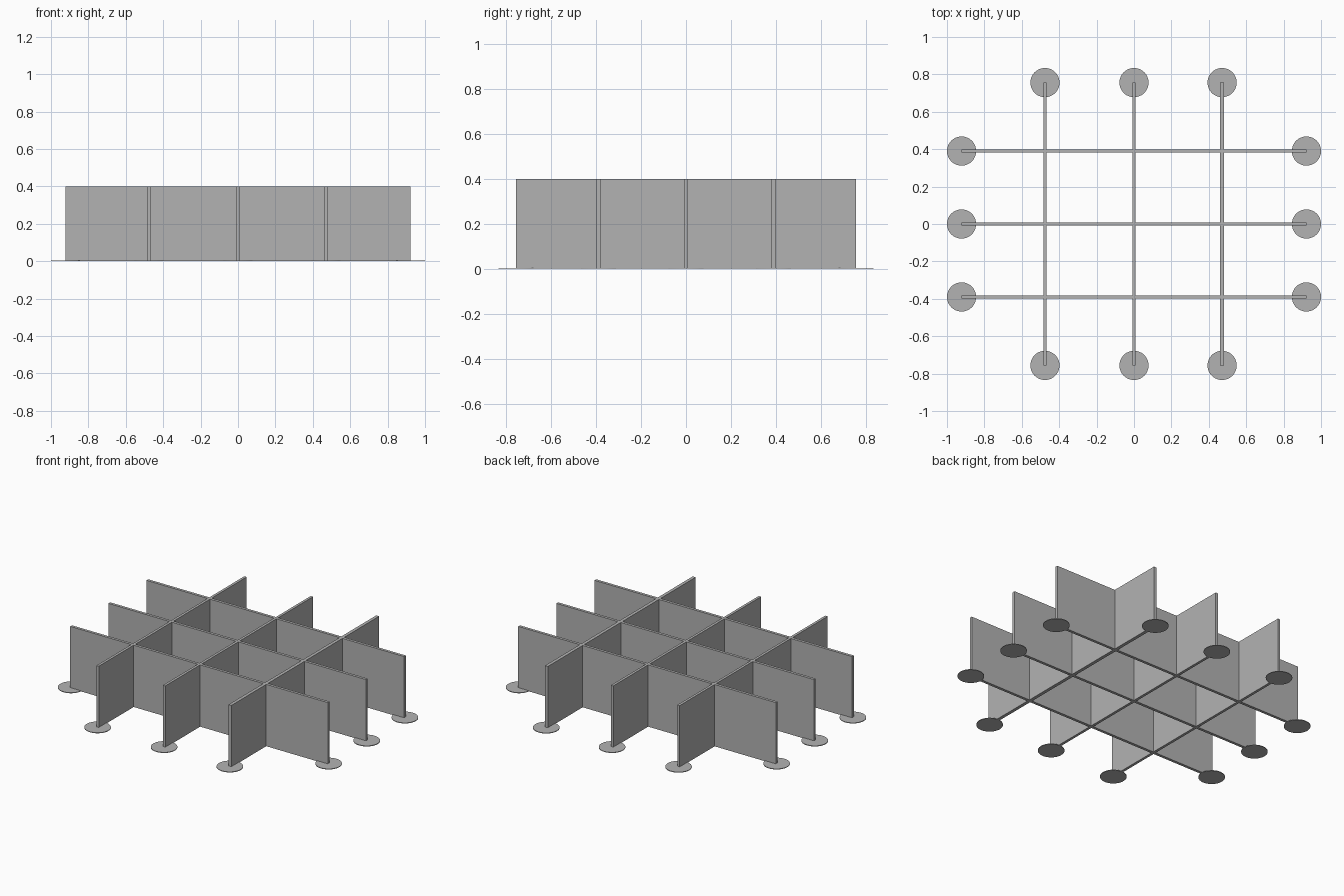
import bpy
import math

cube = bpy.data.objects.get("Cube")
if cube:
    bpy.data.objects.remove(cube, do_unlink=True)

HEIGHT = 0.4        # wall height
END_X = 0.922       # half length of the long walls
END_Y = 0.756       # half length of the cross walls
PAD_RADIUS = 0.078
PAD_THICKNESS = 0.004

# Single plain grey material
grey = bpy.data.materials.new("plain grey")
grey.use_nodes = True
colour = (0.45, 0.45, 0.45, 1)
grey.diffuse_color = colour
grey.node_tree.nodes["Principled BSDF"].inputs["Base Color"].default_value = colour


def wall(name, x, y, size_x, size_y):
    bpy.ops.mesh.primitive_cube_add(size=1, location=(x, y, HEIGHT / 2))
    obj = bpy.context.object
    obj.name = name
    obj.scale = (size_x, size_y, HEIGHT)
    bpy.ops.object.transform_apply(location=False, rotation=False, scale=True)
    obj.data.materials.append(grey)


def pad(name, x, y):
    bpy.ops.mesh.primitive_cylinder_add(
        vertices=48, radius=PAD_RADIUS, depth=PAD_THICKNESS,
        location=(x, y, PAD_THICKNESS / 2))
    obj = bpy.context.object
    obj.name = name
    obj.data.materials.append(grey)
    bpy.ops.object.shade_smooth_by_angle(angle=math.radians(30))


# Long walls running left to right, with a round pad under each end
for label, y in (("front", -0.39), ("middle", 0), ("back", 0.39)):
    wall(f"{label}_long_wall", 0, y, 2 * END_X, 0.018)
    for side, x in (("right", -END_X), ("left", END_X)):
        pad(f"{label}_{side}_pad", x, y)

# Cross walls running front to back, with a round pad under each end
for label, x, thickness in (("right", -0.476, 0.017),
                            ("centre", 0, 0.017),
                            ("left", 0.471, 0.021)):
    wall(f"{label}_cross_wall", x, 0, thickness, 2 * END_Y)
    for end, y in (("front", -END_Y), ("back", END_Y)):
        pad(f"{label}_{end}_end_pad", x, y)
